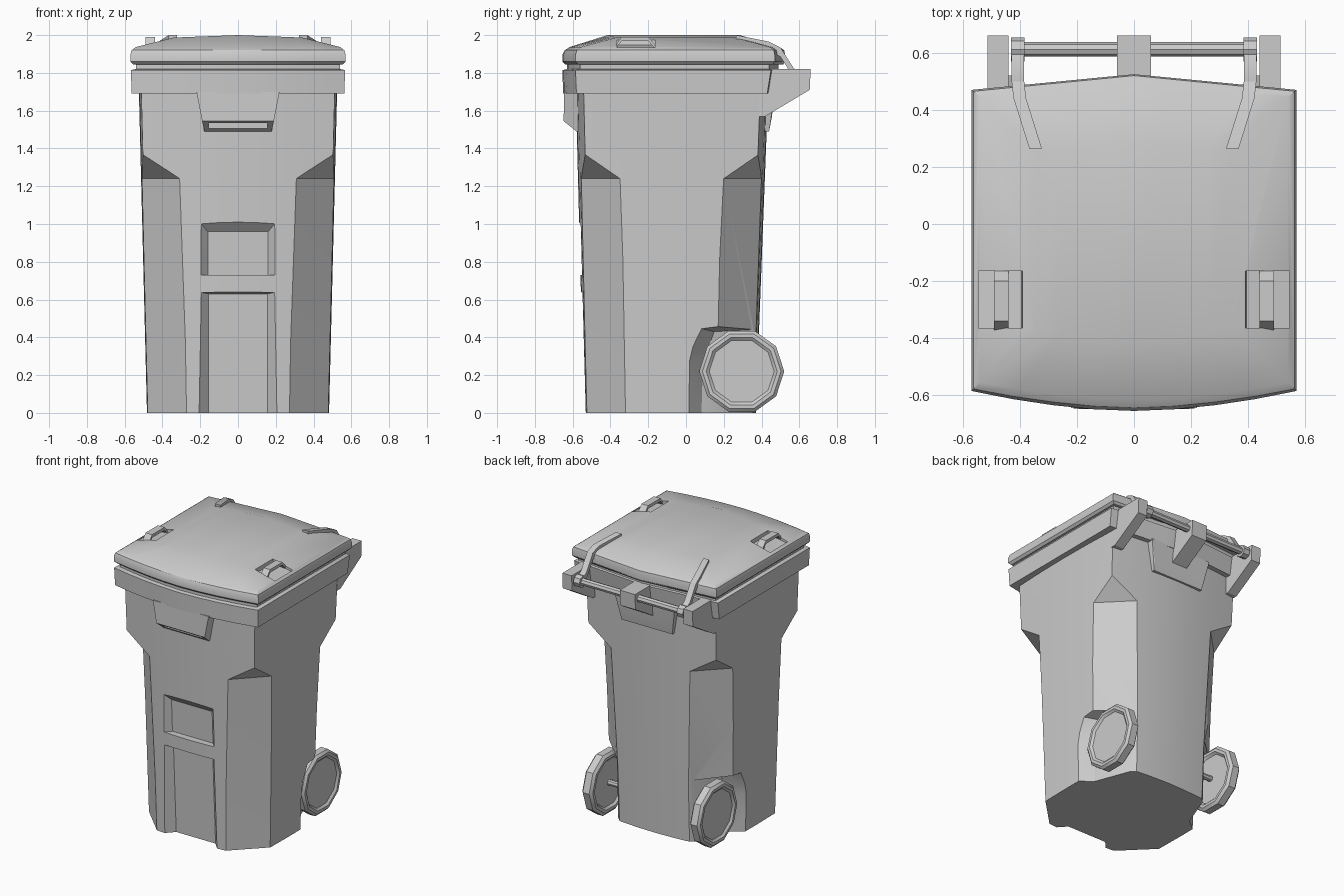
import bpy, bmesh, math
from mathutils import Vector

if "Cube" in bpy.data.objects:
    bpy.data.objects.remove(bpy.data.objects["Cube"])


def finish(name, bm):
    bmesh.ops.recalc_face_normals(bm, faces=bm.faces)
    me = bpy.data.meshes.new(name)
    bm.to_mesh(me)
    bm.free()
    ob = bpy.data.objects.new(name, me)
    bpy.context.collection.objects.link(ob)
    smooth(ob)
    return ob


def smooth(ob):
    for p in ob.data.polygons:
        p.use_smooth = True
    ob.data.set_sharp_from_angle(angle=math.radians(28))


def outline(hx, yf, yb, z, bf=0.0, bb=0.0, bs=0.0, n=6, ns=1, pf=1.8, pb=1.8, crown=0.0):
    """Rounded-box ring: bowed front, side, back, side."""
    pts = []
    for i in range(n + 1):
        t = -1 + 2 * i / n
        pts.append((t * hx, yf - bf * (1 - abs(t) ** pf), z + crown * (1 - abs(t))))
    side = []
    for i in range(1, ns):
        t = i / ns
        side.append((hx + bs * (1 - (2 * t - 1) ** 2), yf + (yb - yf) * t, z))
    pts += side
    for i in range(n + 1):
        t = 1 - 2 * i / n
        pts.append((t * hx, yb + bb * (1 - abs(t) ** pb), z + crown * (1 - abs(t))))
    pts += [(-x, y, zz) for x, y, zz in reversed(side)]
    return pts


def loft(name, rings, strip_cap=0):
    """Skin rings of equal size; cap ends (top as n strips if strip_cap)."""
    bm = bmesh.new()
    vs = [[bm.verts.new(p) for p in r] for r in rings]
    m = len(vs[0])
    for a, b in zip(vs, vs[1:]):
        for i in range(m):
            bm.faces.new((a[i], a[(i + 1) % m], b[(i + 1) % m], b[i]))
    bm.faces.new(vs[0])
    top = vs[-1]
    if strip_cap:
        for i in range(strip_cap):
            bm.faces.new((top[i], top[i + 1], top[m - 2 - i], top[m - 1 - i]))
    else:
        bm.faces.new(top)
    return finish(name, bm)


def hull(name, pts):
    bm = bmesh.new()
    for p in pts:
        bm.verts.new(p)
    bmesh.ops.convex_hull(bm, input=bm.verts)
    bmesh.ops.dissolve_limit(bm, angle_limit=0.01, verts=bm.verts, edges=bm.edges)
    return finish(name, bm)


def cut(ob, cutters):
    for c in cutters:
        m = ob.modifiers.new("cut", 'BOOLEAN')
        m.operation, m.object, m.solver = 'DIFFERENCE', c, 'EXACT'
        with bpy.context.temp_override(object=ob, active_object=ob):
            bpy.ops.object.modifier_apply(modifier=m.name)
        bpy.data.objects.remove(c)
    smooth(ob)


def lathe_x(name, profile, y, z, n):
    """Rings around the x axis from (x, radius) pairs."""
    return loft(name, [[(x, y + r * math.cos(2 * math.pi * k / n), z + r * math.sin(2 * math.pi * k / n))
                        for k in range(n)] for x, r in profile])


def ribbon(name, path, w, h):
    """Rectangular bar through (x, y, z) points."""
    return loft(name, [[(x - w, y, z - h), (x + w, y, z - h), (x + w, y, z + h), (x - w, y, z + h)]
                       for x, y, z in path])


# Tapered body
body = loft("body", [outline(0.47, -0.50, 0.33, 0, 0.04, 0.04, 0.012, 8, 4),
                     outline(0.513, -0.543, 0.395, 1.75, 0.042, 0.042, 0.013, 8, 4)])
cutters = []
for s in (1, -1):
    # chamfered corners ending in a sloped triangle
    for p0, q0, p1, q1, c in (
            ((0.28, -0.517), (0.478, -0.32), (0.308, -0.555), (0.512, -0.345), (0.506, -0.535)),
            ((0.28, 0.35), (0.478, 0.16), (0.308, 0.402), (0.512, 0.195), (0.506, 0.385))):
        pts = []
        for p, q, z, zr in ((p0, q0, 0, 0), (p1, q1, 1.24, 1.50)):
            p, q = Vector(p), Vector(q)
            r = 2 * Vector(c) - (p + q) / 2
            a, b = 2 * p - q, 2 * q - p
            pts += [(s * a.x, a.y, z), (s * b.x, b.y, z), (s * r.x, r.y, zr)]
        pts += [(x, y, -0.05) for x, y, z in pts[:3]]
        cutters.append(hull("corner_cutter", pts))
    # wheel wells
    outer = [(-0.08, -0.06), (-0.07, 0.28), (0.02, 0.46), (0.7, 0.52), (0.7, -0.06)]
    inner = [(0.08, -0.06), (0.09, 0.27), (0.15, 0.43), (0.7, 0.46), (0.7, -0.06)]
    cutters.append(hull("well_cutter", [(s * 0.6, y, z) for y, z in outer] +
                        [(s * (0.40 - 0.38 * (y - 0.08)), y, z) for y, z in inner]))
# front recessed panels
for xi, yi0, yi1, z0, z1, dz in ((0.16, -0.51, -0.52, 0.73, 0.96, 0.12), (0.155, -0.472, -0.505, -0.05, 0.63, 0.02)):
    pts = []
    for s in (1, -1):
        pts += [(s * xi, yi0, z0), (s * xi, yi1, z1),
                (s * (xi + 0.1), yi0 - 0.11, z0), (s * (xi + 0.1), yi1 - 0.11, z1 + dz)]
    cutters.append(hull("panel_cutter", pts))
cut(body, cutters)

# Rim with neck
rim_args = dict(n=8, ns=1, pb=1)
loft("rim", [outline(0.563, -0.58, 0.43, 1.69, 0.07, 0.05, **rim_args),
             outline(0.567, -0.585, 0.45, 1.815, 0.07, 0.05, **rim_args),
             outline(0.54, -0.56, 0.44, 1.82, 0.07, 0.05, **rim_args),
             outline(0.54, -0.56, 0.44, 1.86, 0.07, 0.05, **rim_args)])

# Front and rear grips under the rim
grip = hull("front_grip", [(s * x, y, z) for s in (1, -1) for x, y, z in (
    (0.22, -0.645, 1.70), (0.19, -0.648, 1.545), (0.178, -0.58, 1.49), (0.178, -0.5, 1.49), (0.22, -0.5, 1.70))])
cut(grip, [hull("slot_cutter", [(s * 0.155, y, z) for s in (1, -1) for y, z in (
    (-0.635, 1.50), (-0.60, 1.47), (-0.60, 1.545), (-0.635, 1.55))])])
hull("rear_grip", [(s * x, y, z) for s in (1, -1) for x, y, z in (
    (0.24, 0.47, 1.70), (0.21, 0.455, 1.57), (0.20, 0.44, 1.49), (0.20, 0.38, 1.49), (0.24, 0.38, 1.70))])

# Lid with raised crown
N = 8
lid_args = dict(n=N, ns=1, pb=1)
lid = loft("lid", [outline(0.555, -0.57, 0.46, 1.845, 0.07, 0.055, **lid_args),
                   outline(0.57, -0.585, 0.47, 1.86, 0.07, 0.055, **lid_args),
                   outline(0.57, -0.585, 0.47, 1.895, 0.07, 0.055, **lid_args),
                   outline(0.563, -0.578, 0.465, 1.92, 0.065, 0.055, **lid_args),
                   outline(0.54, -0.555, 0.445, 1.937, 0.06, 0.05, **lid_args),
                   outline(0.34, -0.37, 0.255, 1.987, 0.045, 0.03, n=N, pf=1, pb=1, crown=0.013)],
           strip_cap=N)
cut(lid, [hull("pocket_cutter", [(s * x, y, z) for y in (-0.365, -0.165) for x, z in (
    (0.395, 1.948), (0.545, 1.922), (0.545, 2.1), (0.37, 2.1))]) for s in (1, -1)])

for s, side in ((1, "right"), (-1, "left")):
    # Lid handles
    ribbon(side + "_lid_handle", [(s * 0.465, y, z) for y, z in (
        (-0.375, 1.935), (-0.34, 1.98), (-0.20, 1.98), (-0.16, 1.935))], 0.026, 0.011)
    # Lid hinge arms
    ribbon(side + "_hinge_arm", [(s * x, y, z) for x, y, z in (
        (0.345, 0.265, 1.975), (0.40, 0.44, 1.94), (0.407, 0.50, 1.91), (0.407, 0.57, 1.80), (0.407, 0.61, 1.775))],
        0.022, 0.025)
    lathe_x(side + "_hinge_knuckle", [(s * 0.383, 0.042), (s * 0.431, 0.042)], 0.612, 1.775, 8)
    # Wheels
    lathe_x(side + "_wheel", [(s * x, r) for x, r in (
        (0.40, 0.17), (0.385, 0.185), (0.385, 0.205), (0.40, 0.225), (0.45, 0.225),
        (0.465, 0.208), (0.465, 0.188), (0.452, 0.172))], 0.295, 0.22, 10)

# Hinge brackets, hinge bar and axle
for name, x0, x1 in (("right_bracket", 0.44, 0.513), ("left_bracket", -0.513, -0.44), ("middle_bracket", -0.06, 0.06)):
    hull(name, [(x, y, z) for x in (x0, x1) for y, z in (
        (0.38, 1.57), (0.42, 1.57), (0.655, 1.71), (0.66, 1.82), (0.40, 1.82))])
lathe_x("hinge_bar", [(-0.43, 0.025), (0.43, 0.025)], 0.612, 1.775, 8)
lathe_x("axle", [(-0.42, 0.02), (0.42, 0.02)], 0.295, 0.22, 8)
